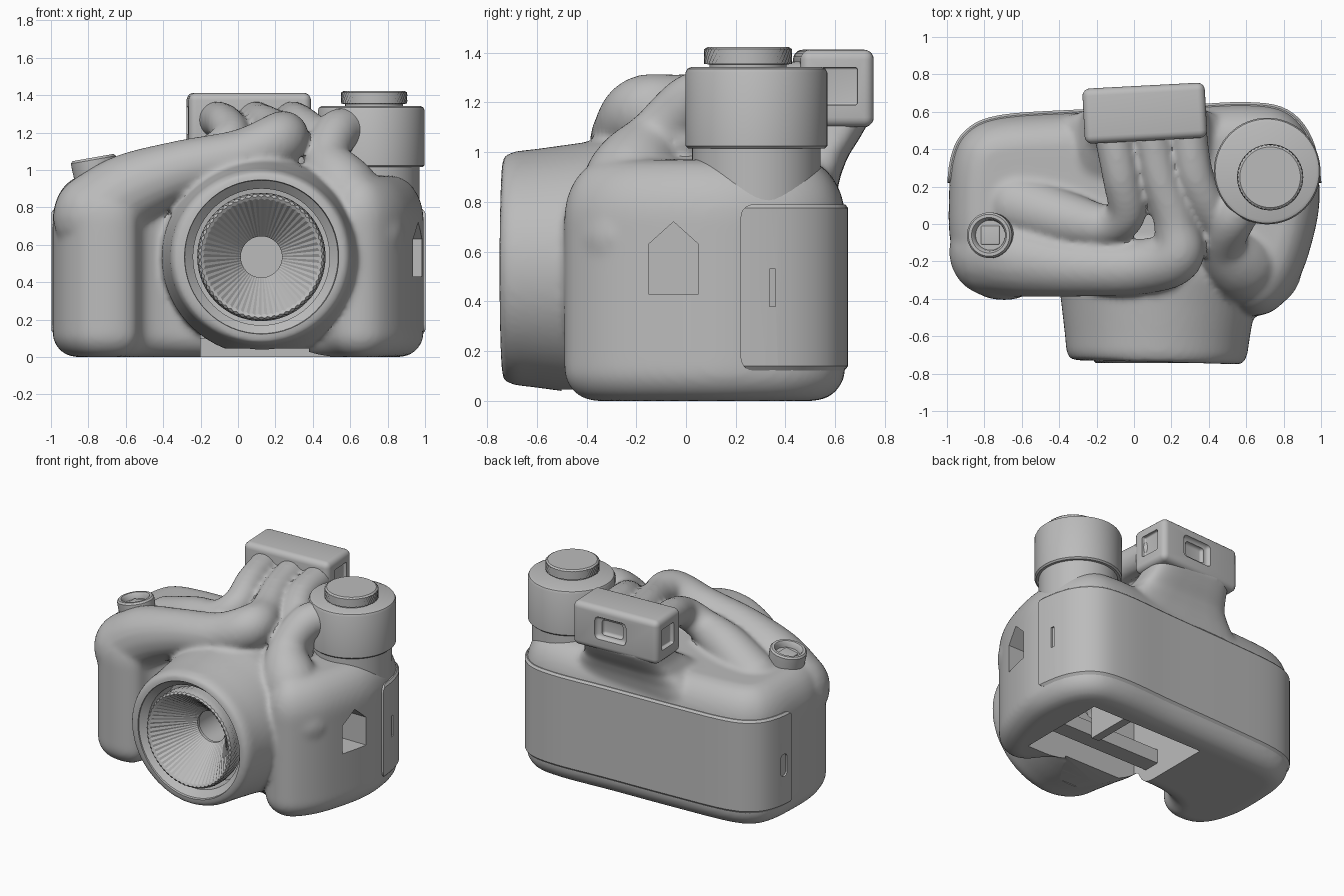
import bpy, bmesh, math
from mathutils import Vector, Matrix

if "Cube" in bpy.data.objects:
    bpy.data.objects.remove(bpy.data.objects["Cube"])

grey = bpy.data.materials.new("plain_grey")
grey.diffuse_color = (0.5, 0.5, 0.5, 1)
grey.use_nodes = True
grey.node_tree.nodes["Principled BSDF"].inputs["Base Color"].default_value = grey.diffuse_color


def finish(bm, name, angle=35):
    bmesh.ops.recalc_face_normals(bm, faces=bm.faces)
    me = bpy.data.meshes.new(name)
    bm.to_mesh(me)
    bm.free()
    ob = bpy.data.objects.new(name, me)
    bpy.context.collection.objects.link(ob)
    me.materials.append(grey)
    smooth(ob, angle)
    return ob


def smooth(ob, angle=35):
    bpy.ops.object.select_all(action='DESELECT')
    ob.select_set(True)
    bpy.context.view_layer.objects.active = ob
    bpy.ops.object.shade_smooth_by_angle(angle=math.radians(angle))


def spline(pts, n, closed=False):
    """Catmull-Rom samples through points of any dimension."""
    out, m = [], len(pts)
    for i in range(m if closed else m - 1):
        idx = [(i + k) % m if closed else min(max(i + k, 0), m - 1) for k in (-1, 0, 1, 2)]
        a, b, c, d = (pts[j] for j in idx)
        for s in range(n):
            t = s / n
            out.append([0.5 * (2 * q + (r - p) * t + (2 * p - 5 * q + 4 * r - e) * t * t
                               + (3 * q - p - 3 * r + e) * t ** 3) for p, q, r, e in zip(a, b, c, d)])
    if not closed:
        out.append(list(pts[-1]))
    return out


def loft(bm, rings, closed=False):
    """Skin rings of equal count; cap the ends unless closed."""
    vs = [[bm.verts.new(p) for p in r] for r in rings]
    n = len(vs[0])
    for a, b in zip(vs, vs[1:] + vs[:1] if closed else vs[1:]):
        for i in range(n):
            bm.faces.new((a[i], a[(i + 1) % n], b[(i + 1) % n], b[i]))
    if not closed:
        bm.faces.new(vs[0][::-1])
        bm.faces.new(vs[-1])


def lathe(bm, prof, mat, segs=64, closed=False, knurl=0.0, band=()):
    """Revolve (radius, height); rows in band get alternating teeth."""
    rings = []
    for k, (r, h) in enumerate(prof):
        ring = []
        for i in range(segs):
            a = 2 * math.pi * i / segs
            q = r + (knurl if k in band and (i + k) % 2 else 0)
            ring.append(mat @ Vector((q * math.cos(a), q * math.sin(a), h)))
        rings.append(ring)
    loft(bm, rings, closed)


def tube(bm, pts):
    """Sausage along (x, y, z, radius) points."""
    for x, y, z, r in spline(pts, 10):
        bmesh.ops.create_icosphere(bm, subdivisions=3, radius=r, matrix=Matrix.Translation((x, y, z)))


def box(name, lo, hi, bevel=0.0, rot=0.0):
    bm = bmesh.new()
    lo, hi = Vector(lo), Vector(hi)
    bmesh.ops.create_cube(bm, size=1)
    bmesh.ops.scale(bm, vec=hi - lo, verts=bm.verts)
    if bevel:
        bmesh.ops.bevel(bm, geom=bm.edges[:], offset=bevel, segments=5, profile=0.5, affect='EDGES')
    bmesh.ops.transform(bm, matrix=Matrix.Translation((lo + hi) / 2) @ Matrix.Rotation(rot, 4, 'Z'), verts=bm.verts)
    return finish(bm, name)


def bake(ob, angle=35):
    me = bpy.data.meshes.new_from_object(ob.evaluated_get(bpy.context.evaluated_depsgraph_get()))
    ob.modifiers.clear()
    ob.data = me
    smooth(ob, angle)


def cut(ob, cutters, op='DIFFERENCE', angle=35):
    for c in cutters:
        m = ob.modifiers.new("cut", 'BOOLEAN')
        m.operation, m.object, m.solver = op, c, 'EXACT'
        c.hide_render = True
        c.hide_set(True)
    bake(ob, angle)


def offset(line, d):
    n, out = len(line), []
    for i in range(n):
        t = Vector(line[(i + 1) % n]) - Vector(line[i - 1])
        out.append(Vector(line[i]) + Vector((t.y, -t.x)).normalized() * d)
    return out


# Plan outline, counter-clockwise
plan = spline([(0.985, 0.0), (1.0, 0.22), (0.95, 0.46), (0.82, 0.61), (0.6, 0.65), (0.2, 0.63), (-0.3, 0.61),
               (-0.72, 0.58), (-0.9, 0.5), (-0.98, 0.35), (-1.0, 0.1), (-0.99, -0.1), (-0.93, -0.28),
               (-0.82, -0.39), (-0.67, -0.415), (-0.55, -0.37), (-0.47, -0.24), (-0.2, -0.2), (0.2, -0.25),
               (0.42, -0.33), (0.53, -0.45), (0.65, -0.5), (0.78, -0.45), (0.9, -0.28)], 5, True)

# Main body, blended from solid masses
bm = bmesh.new()
rings = []
for z0, s, rad, zr in ((0.13, -1, 0.13, 0.13), (0.73, 1, 0.22, 0.24)):
    steps = [i * math.pi / 16 for i in range(9)]
    for a in (steps[::-1] if s < 0 else steps):
        ring = offset(plan, -0.01 - rad * (1 - math.cos(a)) * (0.8 if s > 0 else 1))
        rings.append([(p.x, p.y, z0 + s * zr * math.sin(a)) for p in ring])
loft(bm, rings)
# lens barrel mass, slightly wide and turned
to_front = Matrix.Translation((0.125, 0, 0.535)) @ Matrix.Rotation(math.pi / 2, 4, 'X')
barrel = (Matrix.Translation((0.14, 0, 0.533)) @ Matrix.Rotation(math.radians(-1.5), 4, 'Z')
          @ Matrix.Rotation(math.pi / 2, 4, 'X') @ Matrix.Diagonal((1.03, 1, 1, 1)))
lathe(bm, [(0.53, 0.1), (0.525, 0.3), (0.505, 0.42), (0.48, 0.6), (0.47, 0.69), (0.45, 0.735), (0.37, 0.742)], barrel)
# neck beneath the viewfinder
neck = []
for cy, z, hx, hy in ((0.33, 0.8, 0.6, 0.27), (0.37, 0.9, 0.46, 0.25), (0.45, 0.98, 0.36, 0.2),
                      (0.53, 1.05, 0.32, 0.165), (0.59, 1.12, 0.3, 0.145), (0.59, 1.18, 0.3, 0.14)):
    ring = []
    for i in range(40):
        c, s = math.cos(i * math.pi / 20), math.sin(i * math.pi / 20)
        ring.append((0.06 + hx * math.copysign(abs(c) ** 0.5, c), cy + hy * math.copysign(abs(s) ** 0.5, s), z))
    neck.append(ring)
loft(bm, neck)
# finger-like tubes over the top
tube(bm, [(-0.12, 0.5, 1.27, 0.1), (-0.07, 0.25, 1.25, 0.1), (-0.04, 0.06, 1.17, 0.105),
          (-0.15, -0.01, 1.07, 0.115), (-0.35, 0.02, 0.99, 0.15), (-0.62, 0.1, 0.86, 0.18)])
tube(bm, [(0.09, 0.5, 1.27, 0.1), (0.14, 0.25, 1.25, 0.1), (0.22, 0.0, 1.2, 0.115), (0.225, -0.17, 1.165, 0.145),
          (0.02, -0.23, 1.07, 0.15), (-0.3, -0.23, 1.0, 0.16), (-0.58, -0.19, 0.89, 0.2), (-0.75, -0.15, 0.75, 0.24)])
tube(bm, [(0.29, 0.5, 1.27, 0.1), (0.33, 0.25, 1.25, 0.1), (0.42, 0.06, 1.17, 0.105), (0.48, -0.02, 1.05, 0.12)])
tube(bm, [(0.64, 0.16, 1.22, 0.11), (0.53, 0.03, 1.2, 0.12), (0.48, -0.12, 1.05, 0.125),
          (0.57, -0.22, 0.88, 0.19), (0.67, -0.23, 0.66, 0.23)])
body = finish(bm, "camera_body")
rm = body.modifiers.new("blend", 'REMESH')
rm.mode, rm.voxel_size = 'VOXEL', 0.017
sm = body.modifiers.new("soften", 'SMOOTH')
sm.factor, sm.iterations = 0.5, 8
bake(body)

# Cutters: lens bore, bottom opening, side pocket
bm = bmesh.new()
lathe(bm, [(0.13, 0.1), (0.13, 0.46), (0.365, 0.5), (0.365, 0.68), (0.41, 0.72), (0.42, 0.8)], to_front)
bore = finish(bm, "bore_cutter")
well = box("well_cutter", (-0.2, -0.24, -0.1), (0.7, 0.43, 0.74))
slot = box("front_slot_cutter", (-0.14, -0.5, -0.1), (0.38, -0.2, 0.045))
bm = bmesh.new()
pent = ((-0.15, 0.43), (0.05, 0.43), (0.05, 0.63), (-0.05, 0.72), (-0.15, 0.63))
loft(bm, [[(x, y, z) for y, z in pent] for x in (0.78, 1.1)])
pocket = finish(bm, "pocket_cutter")
cut(body, [bore, well, slot, pocket])

# Wrap-around back panel with side slots
bm = bmesh.new()
loft(bm, [[(p.x, p.y, z) for p in offset(plan, d)] for z, d in
          ((0.12, -0.014), (0.14, 0.002), (0.775, 0.002), (0.795, -0.014))])
panel = finish(bm, "back_panel")
hollow = bmesh.new()
loft(hollow, [[(p.x, p.y, z) for p in offset(plan, -0.04)] for z in (0.0, 1.0)])
inner = finish(hollow, "panel_hollow_cutter")
trim = box("panel_trim_cutter", (-1.2, 0.22, 0.122), (1.2, 1.2, 0.79), 0.05)
cut(panel, [trim], 'INTERSECT')
cut(panel, [inner, box("right_slot_cutter", (0.94, 0.335, 0.38), (1.1, 0.36, 0.53)),
            box("left_slot_cutter", (-1.1, 0.27, 0.34), (-0.94, 0.33, 0.5), 0.028)])

# Lens funnel and knurled retaining ring
bm = bmesh.new()
lathe(bm, [(0.11, 0.48), (0.305, 0.735), (0.32, 0.744), (0.33, 0.735), (0.335, 0.71), (0.335, 0.69),
           (0.335, 0.67), (0.335, 0.62), (0.13, 0.46), (0.11, 0.46)], to_front, 120, True, 0.008, (1, 2, 3, 4, 5, 6))
finish(bm, "lens_funnel", 25)

# Brackets inside the bottom opening
box("inner_bracket", (-0.2, -0.12, 0.1), (0.7, 0.0, 0.2))
box("inner_post", (0.3, 0.0, 0.08), (0.36, 0.43, 0.35))
box("inner_shelf", (-0.2, 0.25, 0.2), (0.3, 0.43, 0.28))

# Dial tower with its narrower foot
bm = bmesh.new()
lathe(bm, [(0.258, 0.75), (0.258, 1.015), (0.275, 1.015), (0.285, 1.025), (0.285, 1.32), (0.278, 1.335),
           (0.262, 1.342)], Matrix.Translation((0.712, 0.283, 0)))
finish(bm, "dial_tower")

# Knurled dial
bm = bmesh.new()
lathe(bm, [(0.155, 1.33), (0.155, 1.352), (0.17, 1.355), (0.17, 1.37), (0.17, 1.385), (0.17, 1.4), (0.17, 1.414),
           (0.162, 1.423)], Matrix.Translation((0.728, 0.25, 0)), 96, False, 0.007, (2, 3, 4, 5, 6))
finish(bm, "knurled_dial", 25)

# Tilted shutter button collar
tilt = Matrix.Translation((-0.767, -0.06, 1.02)) @ Matrix.Rotation(math.radians(-10), 4, 'Y')
bm = bmesh.new()
lathe(bm, [(0.115, -0.12), (0.122, 0.0), (0.122, 0.035), (0.112, 0.047), (0.095, 0.047), (0.085, 0.035), (0.08, 0.005)], tilt, 48)
finish(bm, "shutter_collar")
button = box("shutter_button", (-0.05, -0.05, 0.0), (0.05, 0.05, 0.015), 0.006)
button.matrix_world = tilt

# Viewfinder box with recessed windows
turn = math.radians(3)
finder = box("viewfinder", (-0.27, 0.445, 1.1), (0.385, 0.74, 1.412), 0.04, turn)
cut(finder, [box("right_window_cutter", (0.36, 0.545, 1.19), (0.5, 0.69, 1.34), 0.01),
             box("left_window_cutter", (-0.4, 0.52, 1.19), (-0.24, 0.665, 1.34), 0.01),
             box("eyepiece_cutter", (-0.04, 0.715, 1.185), (0.2, 0.9, 1.345), 0.03, turn),
             box("eyepiece_inner_cutter", (0.0, 0.69, 1.21), (0.16, 0.9, 1.32), 0.02, turn)])
